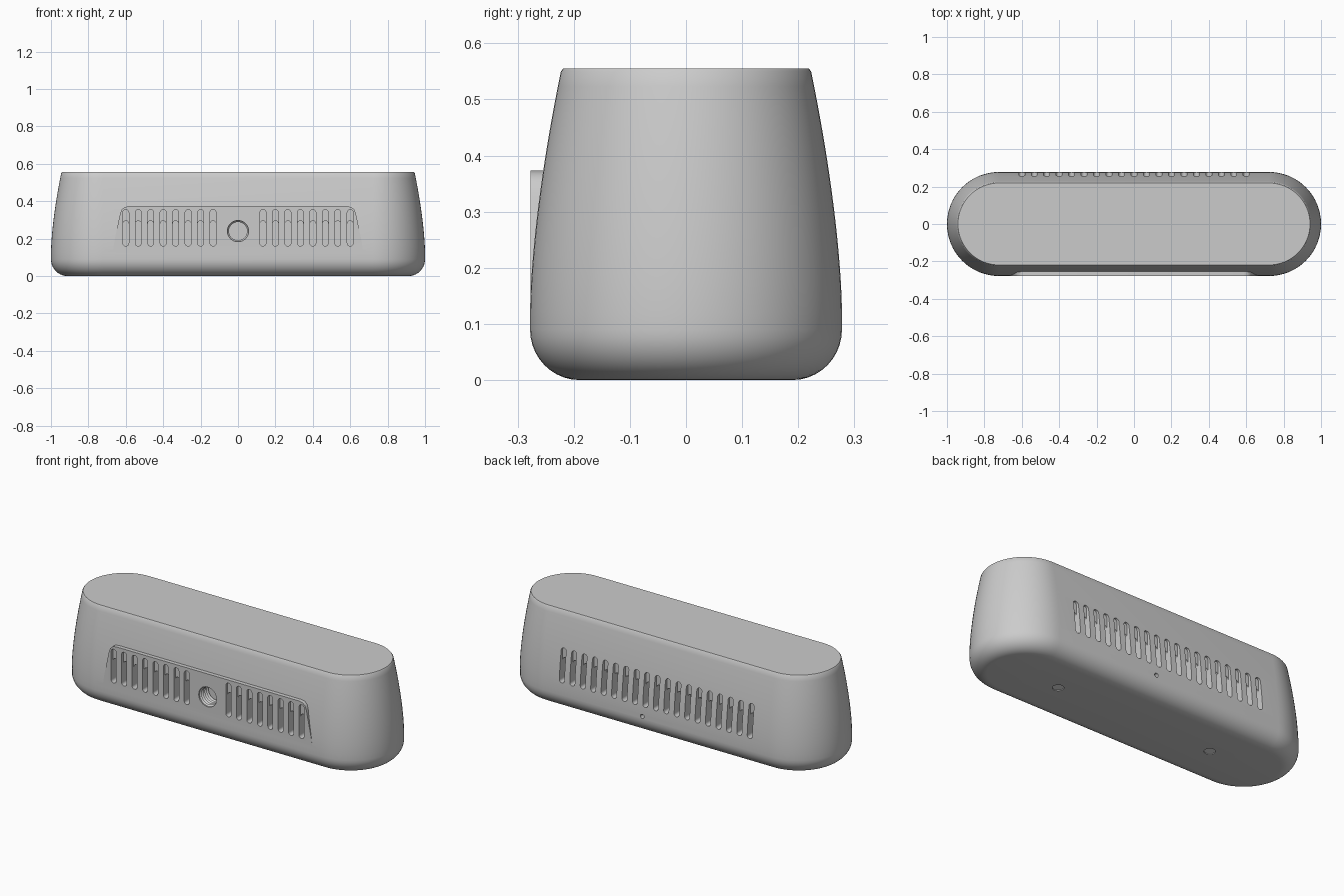
import bpy, bmesh, math
from math import pi, sin, cos

if "Cube" in bpy.data.objects:
    bpy.data.objects.remove(bpy.data.objects["Cube"])


def material(name, value):
    m = bpy.data.materials.new(name)
    m.use_nodes = True
    color = (value, value, value, 1)
    m.diffuse_color = color
    m.node_tree.nodes["Principled BSDF"].inputs["Base Color"].default_value = color
    return m


grey = material("matte_grey", 0.6)
pale = material("pale_grey", 0.9)


def loft(bm, rings):
    """Skin a list of equal-length closed rings and cap both ends."""
    rows = [[bm.verts.new(p) for p in ring] for ring in rings]
    n = len(rows[0])
    for a, b in zip(rows, rows[1:]):
        for i in range(n):
            j = (i + 1) % n
            bm.faces.new((a[i], a[j], b[j], b[i]))
    bm.faces.new(rows[0][::-1])
    bm.faces.new(rows[-1])


def finish(bm, name, mat=grey):
    bmesh.ops.recalc_face_normals(bm, faces=bm.faces)
    mesh = bpy.data.meshes.new(name)
    bm.to_mesh(mesh)
    bm.free()
    mesh.materials.append(mat)
    ob = bpy.data.objects.new(name, mesh)
    bpy.context.collection.objects.link(ob)
    return ob


def activate(ob):
    bpy.ops.object.select_all(action="DESELECT")
    ob.select_set(True)
    bpy.context.view_layer.objects.active = ob


def combine(ob, tool, operation):
    tool.hide_render = True
    mod = ob.modifiers.new(tool.name, "BOOLEAN")
    mod.operation, mod.solver, mod.object = operation, "EXACT", tool
    activate(ob)
    bpy.ops.object.modifier_apply(modifier=mod.name)
    bpy.data.objects.remove(tool)


def prism_y(bm, outline, y0, y1):
    loft(bm, [[(x, y, z) for x, z in outline] for y in (y0, y1)])


def circle(cx, cz, r, n=32):
    return [(cx + r * cos(2 * pi * i / n), cz + r * sin(2 * pi * i / n)) for i in range(n)]


def capsule(x, z0, z1, r, n=10):
    top = [(x + r * cos(pi * i / n), z1 - r + r * sin(pi * i / n)) for i in range(n + 1)]
    low = [(x - r * cos(pi * i / n), z0 + r - r * sin(pi * i / n)) for i in range(n + 1)]
    return top + low


# Body: rounded oblong with a soft lower edge and walls leaning in to the top
HEIGHT, HALF = 0.555, 0.722


def oblong(r, z, n=32):
    ring = []
    for side, start in ((1, -pi / 2), (-1, pi / 2)):
        for i in range(n + 1):
            a = start + pi * i / n
            ring.append((side * HALF + r * cos(a), r * sin(a), z))
    return ring


profile = []
for i in range(11):
    a = pi / 2 * i / 10
    profile.append((0.19 + 0.088 * sin(a), 0.09 - 0.09 * cos(a)))
for i in range(17):
    t = i / 16
    profile.append((0.278 - 0.055 * t ** 1.6, 0.12 + (HEIGHT - 0.125) * t))
profile.append((0.219, HEIGHT))

bm = bmesh.new()
loft(bm, [oblong(r, z) for r, z in profile])
body = finish(bm, "body")

# Upright front panel, fading into the wall at its lower edge
half = [(0.67, 0.125), (0.66, 0.19), (0.63, 0.335), (0.622, 0.355), (0.607, 0.368), (0.585, 0.373)]
bm = bmesh.new()
prism_y(bm, half + [(-x, z) for x, z in reversed(half)], -0.2775, -0.2)
combine(body, finish(bm, "front_panel"), "UNION")

# Vent slots: a shallow full-length groove with a deeper lower part
PITCH = 0.6 / 9
for name, z_top, front_y, back_y in (("shallow_slots", 0.355, -0.262, 0.245),
                                     ("deep_slots", 0.295, -0.225, 0.22)):
    bm = bmesh.new()
    for i in range(-9, 10):
        outline = capsule(i * PITCH, 0.16, z_top, 0.016)
        prism_y(bm, outline, back_y, 0.32)
        if abs(i) > 1:
            prism_y(bm, outline, -0.32, front_y)
    combine(body, finish(bm, name), "DIFFERENCE")

# Threaded socket in the front, pinhole in the back, two holes underneath
bm = bmesh.new()
ys = [-0.32, -0.27] + [-0.262 + 0.008 * i for i in range(10)]
loft(bm, [[(x, y, z) for x, z in circle(0, 0.24, 0.057 if i < 2 or i % 2 else 0.049)]
          for i, y in enumerate(ys)])
prism_y(bm, circle(0.085, 0.105, 0.012, 16), 0.22, 0.32)
for side in (-1, 1):
    ring = circle(side * 0.5, 0, 0.03)
    loft(bm, [[(x, y, z) for x, y in ring] for z in (-0.05, 0.03)])
combine(body, finish(bm, "hole_cutters"), "DIFFERENCE")

activate(body)
bpy.ops.object.shade_smooth_by_angle(angle=math.radians(30))

# Pale discs sitting inside the underside holes
for side, label in ((1, "left"), (-1, "right")):
    bm = bmesh.new()
    ring = circle(side * 0.5, 0, 0.0295)
    loft(bm, [[(x, y, z) for x, y in ring] for z in (0.004, 0.012)])
    finish(bm, label + "_underside_disc", pale)
